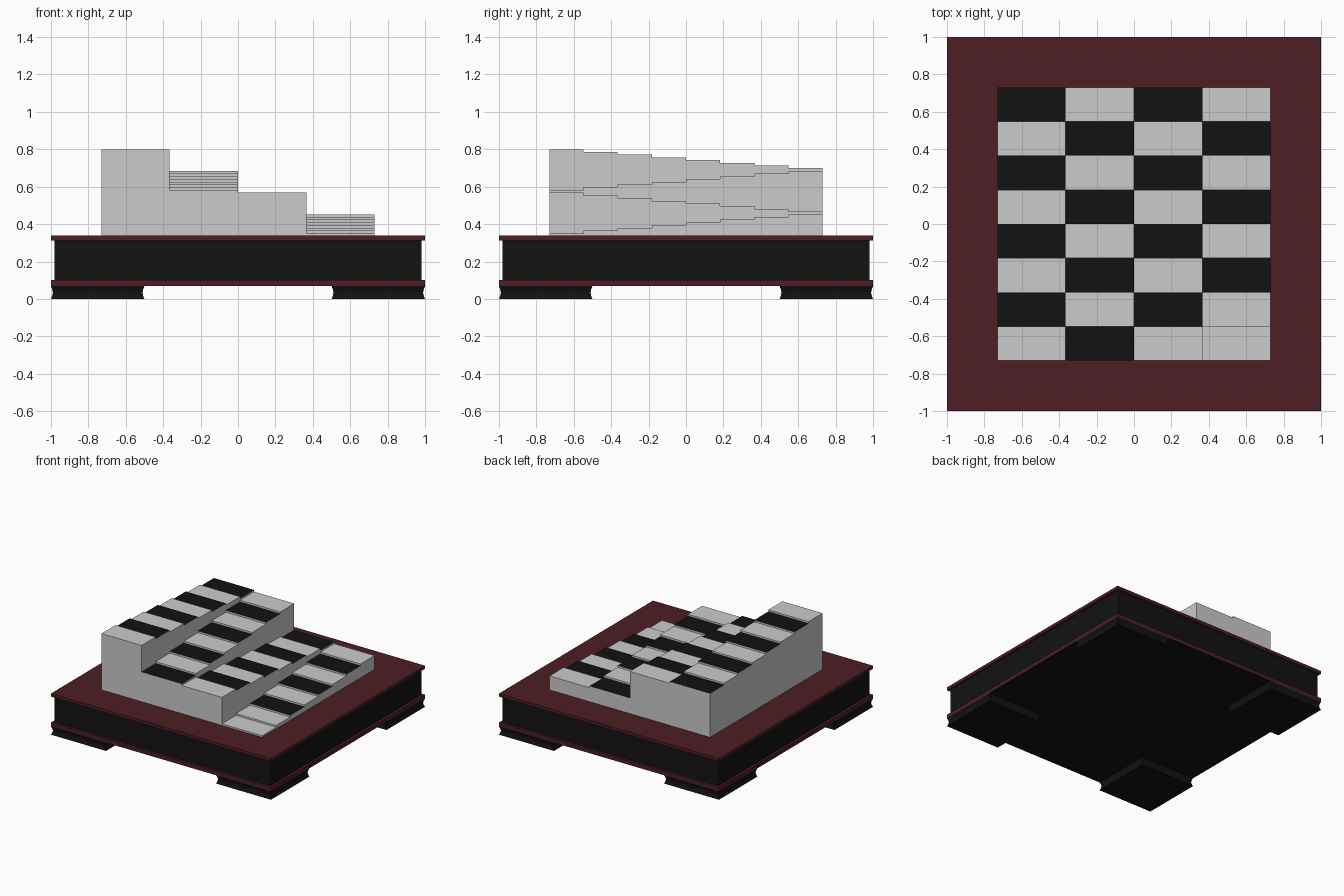
import bpy, bmesh, math

if "Cube" in bpy.data.objects:
    bpy.data.objects.remove(bpy.data.objects["Cube"])


def material(name, rgb):
    m = bpy.data.materials.new(name)
    m.diffuse_color = (*rgb, 1)
    m.use_nodes = True
    m.node_tree.nodes["Principled BSDF"].inputs["Base Color"].default_value = m.diffuse_color
    return m


BLACK = material("black", (0.006, 0.006, 0.006))
MAROON = material("maroon", (0.075, 0.013, 0.018))
GREY = material("grey", (0.8, 0.8, 0.8))


def add_object(name, bm, mats):
    mesh = bpy.data.meshes.new(name)
    bm.to_mesh(mesh)
    bm.free()
    for m in mats:
        mesh.materials.append(m)
    ob = bpy.data.objects.new(name, mesh)
    bpy.context.collection.objects.link(ob)
    return ob


def square_loft(name, cx, cy, rings, mats):
    """Stack of square rings given as (half width, z), capped at both ends."""
    bm = bmesh.new()
    loops = [[bm.verts.new((cx + sx * r, cy + sy * r, z))
              for sx, sy in ((-1, -1), (1, -1), (1, 1), (-1, 1))] for r, z in rings]
    for a, b in zip(loops, loops[1:]):
        for k in range(4):
            n = (k + 1) % 4
            bm.faces.new((a[k], a[n], b[n], b[k]))
    bottom = bm.faces.new(loops[0][::-1])
    bottom.material_index = len(mats) - 1
    bm.faces.new(loops[-1])
    return add_object(name, bm, mats)


# Plinth: lower trim with black underside, black body, top slab
square_loft("lower_trim", 0, 0, [(1, 0.068), (1, 0.1)], [MAROON, BLACK])
square_loft("plinth_body", 0, 0, [(0.98, 0.1), (0.98, 0.313)], [BLACK])
square_loft("top_slab", 0, 0, [(1, 0.313), (1, 0.338)], [MAROON])

# Four corner feet with a shallow concave side
N = 6
foot_rings = [(0.25 - 0.01 * math.sin(math.pi * i / N), 0.068 * i / N) for i in range(N + 1)]
for name, sx, sy in (("front_left", -1, -1), ("front_right", 1, -1),
                     ("back_left", -1, 1), ("back_right", 1, 1)):
    square_loft(name + "_foot", sx * 0.75, sy * 0.75, foot_rings, [BLACK])

# Winding staircase: 4 columns of 8 steps, climbing back and forth from the front right
COLS, ROWS, HALF = 4, 8, 0.73
BASE, FIRST, LAST = 0.338, 0.351, 0.8
DX, DY = 2 * HALF / COLS, 2 * HALF / ROWS


def step_index(c, r):
    flight = COLS - 1 - c
    return flight * ROWS + (r if flight % 2 == 0 else ROWS - 1 - r)


def height(c, r):
    if not (0 <= c < COLS and 0 <= r < ROWS):
        return BASE
    return FIRST + (LAST - FIRST) * step_index(c, r) / (COLS * ROWS - 1)


bm = bmesh.new()
for c in range(COLS):
    for r in range(ROWS):
        x, y, h = -HALF + c * DX, -HALF + r * DY, height(c, r)
        corners = [(x, y), (x + DX, y), (x + DX, y + DY), (x, y + DY)]
        # Tread, in a chequer pattern with a plain first step
        tread = bm.faces.new([bm.verts.new((*p, h)) for p in corners])
        tread.material_index = int((c + r) % 2 == 1 and not (r == 0 and c % 2 == 0)
                                   or (r == 0 and c == 1))
        if step_index(c, r) == 0:
            tread.material_index = 0
        # Risers and walls down to lower neighbours
        for k, (dc, dr) in enumerate(((0, -1), (1, 0), (0, 1), (-1, 0))):
            low = height(c + dc, r + dr)
            if low < h:
                p, q = corners[k], corners[(k + 1) % 4]
                bm.faces.new([bm.verts.new(v) for v in
                              ((*p, low), (*q, low), (*q, h), (*p, h))])
bmesh.ops.remove_doubles(bm, verts=bm.verts, dist=1e-5)
add_object("winding_steps", bm, [GREY, BLACK])
